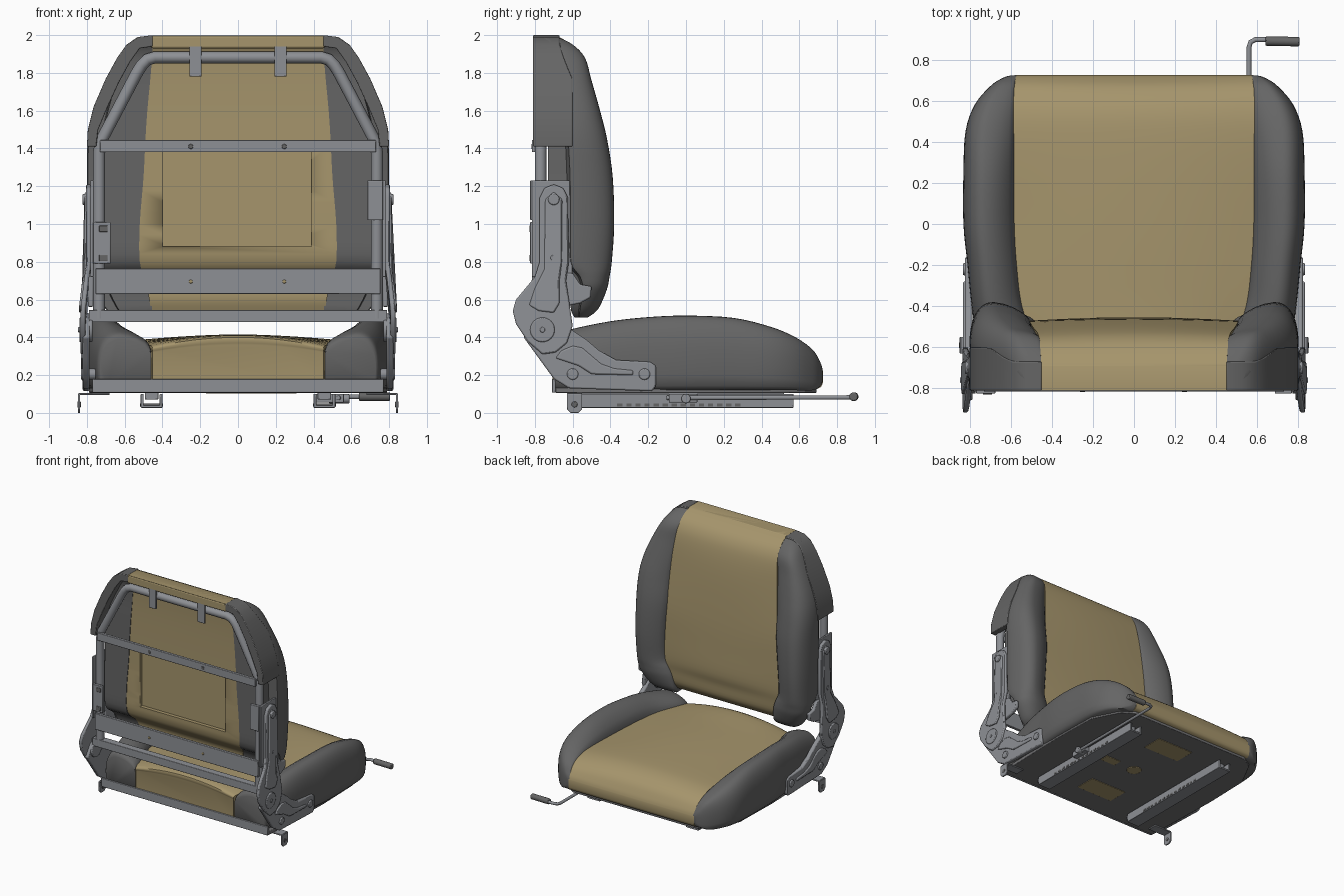
import bpy, bmesh, math
from mathutils import Vector

if "Cube" in bpy.data.objects:
    bpy.data.objects.remove(bpy.data.objects["Cube"])


def material(name, rgb):
    m = bpy.data.materials.new(name)
    m.diffuse_color = (*rgb, 1)
    m.use_nodes = True
    m.node_tree.nodes["Principled BSDF"].inputs["Base Color"].default_value = m.diffuse_color
    return m


TAN = material("tan_vinyl", (0.38, 0.30, 0.15))
DARK = material("dark_vinyl", (0.13, 0.13, 0.13))
PAN = material("pan_steel", (0.17, 0.17, 0.175))
STEEL = material("steel", (0.27, 0.28, 0.30))


def build(name, verts, faces, mat, angle=35, bevel=0):
    me = bpy.data.meshes.new(name)
    me.from_pydata([tuple(v) for v in verts], [], faces)
    bm = bmesh.new()
    bm.from_mesh(me)
    bmesh.ops.recalc_face_normals(bm, faces=bm.faces)
    bm.to_mesh(me)
    bm.free()
    ob = bpy.data.objects.new(name, me)
    bpy.context.collection.objects.link(ob)
    me.materials.append(mat)
    if bevel:
        b = ob.modifiers.new("bevel", 'BEVEL')
        b.width, b.segments = bevel, 2
    bpy.ops.object.select_all(action='DESELECT')
    ob.select_set(True)
    bpy.context.view_layer.objects.active = ob
    bpy.ops.object.shade_smooth_by_angle(angle=math.radians(angle))
    return ob


def loft(name, rings, mat, angle=35, bevel=0):
    n = len(rings[0])
    faces = [(r * n + i, r * n + (i + 1) % n, (r + 1) * n + (i + 1) % n, (r + 1) * n + i)
             for r in range(len(rings) - 1) for i in range(n)]
    faces += [tuple(range(n)), tuple(range((len(rings) - 1) * n, len(rings) * n))]
    return build(name, [p for r in rings for p in r], faces, mat, angle, bevel)


def box(name, x, y, z, mat=STEEL, bevel=0.004):
    return loft(name, [[(x[0], y[0], k), (x[1], y[0], k), (x[1], y[1], k), (x[0], y[1], k)] for k in z], mat, 35, bevel)


def plate(name, outline, x0, x1, side, mat=STEEL, bend=lambda z: 0, bevel=0.008):
    return loft(name, [[(side * (x + bend(z)), y, z) for y, z in outline] for x in (x0, x1)], mat, 35, bevel)


def rod(name, a, b, r, mat=STEEL, sides=20):
    a, b = Vector(a), Vector(b)
    q = (b - a).to_track_quat('Z', 'Y')
    ring = [q @ Vector((r * math.cos(t), r * math.sin(t), 0)) for t in
            (2 * math.pi * i / sides for i in range(sides))]
    return loft(name, [[e + p for p in ring] for e in (a, b)], mat, 35, min(r * 0.25, 0.006))


def tube(name, pts, r, mat=STEEL):
    cu = bpy.data.curves.new(name, 'CURVE')
    cu.dimensions, cu.bevel_depth, cu.bevel_resolution, cu.use_fill_caps = '3D', r, 3, True
    sp = cu.splines.new('POLY')
    sp.points.add(len(pts) - 1)
    for p, c in zip(sp.points, pts):
        p.co = (*c, 1)
    cu.materials.append(mat)
    ob = bpy.data.objects.new(name, cu)
    bpy.context.collection.objects.link(ob)
    bpy.ops.object.select_all(action='DESELECT')
    ob.select_set(True)
    bpy.context.view_layer.objects.active = ob
    bpy.ops.object.convert(target='MESH')
    bpy.ops.object.shade_smooth_by_angle(angle=math.radians(40))


def refine(st, n=4):
    """Catmull-Rom interpolation of loft stations."""
    out = []
    for i in range(len(st) - 1):
        p = [st[max(i - 1, 0)], st[i], st[i + 1], st[min(i + 2, len(st) - 1)]]
        for k in range(n):
            t = k / n
            out.append([0.5 * (2 * b + (c - a) * t + (2 * a - 5 * b + 4 * c - d) * t * t
                               + (3 * b - a - 3 * c + d) * t ** 3) for a, b, c, d in zip(*p)])
    return out + [list(st[-1])]


def bolster_ring(u0, u1, b, f, dip, step=False):
    """Cross-section with a rounded outer edge; step notches the rear outer corner."""
    w, h = u1 - u0, f - b
    corner = [(.27, 0), (.25, .29), (.02, .34)] if step else [(.15, 0), (.05, .06), (.01, .2)]
    pts = [(u0, b)] + [(u1 - p * w, b + q * h) for p, q in corner]
    for i in range(11):
        t = math.pi / 2 * i / 10
        pts.append((u0 + w * (0.58 + 0.42 * math.cos(t) ** 0.85), b + h * (0.4 + 0.6 * math.sin(t) ** 0.85)))
    return pts + [(u0 + 0.42 * w, f - 0.1 * dip), (u0 + 0.28 * w, f - 0.27 * dip),
                  (u0 + 0.12 * w, f - 0.6 * dip), (u0 + 0.04 * w, f - 0.9 * dip), (u0, f - 1.3 * dip)]


def centre_ring(w, b, f, crown):
    return [(-w, b), (w, b)] + [(w * (1 - i / 6), f + crown * (1 - (1 - i / 6) ** 2)) for i in range(13)]


# Seat cushion: stations along y
seat_side = [(-.70, .46, .73, .13, .39, .06), (-.68, .46, .745, .12, .42, .07), (-.6, .47, .76, .12, .445, .08),
             (-.4, .54, .79, .12, .485, .11), (-.2, .57, .81, .12, .507, .11), (0, .58, .83, .12, .515, .12),
             (.25, .58, .83, .12, .503, .11), (.45, .58, .82, .12, .455, .07), (.58, .58, .775, .12, .40, .04),
             (.67, .58, .70, .12, .335, .02), (.71, .575, .64, .14, .27, .01), (.723, .57, .6, .17, .23, 0)]
seat_mid = [(-.70, .46, .13, .32, .04), (-.68, .46, .12, .355, .055), (-.4, .55, .12, .365, .045),
            (0, .59, .12, .37, .045), (.4, .59, .12, .38, .03), (.56, .59, .12, .365, .025),
            (.66, .59, .12, .32, .015), (.71, .585, .135, .26, 0), (.725, .58, .16, .22, 0)]
loft("seat_centre", [[(u, s[0], v) for u, v in centre_ring(*s[1:])] for s in refine(seat_mid)], TAN, 50)

# Backrest: stations along z
back_side = [(.505, .455, .64, -.59, -.52, .01), (.55, .455, .70, -.61, -.465, .03), (.65, .465, .765, -.61, -.42, .06),
             (.72, .49, .785, -.64, -.405, .07), (.8, .52, .795, -.72, -.393, .08), (1.0, .52, .80, -.73, -.38, .08),
             (1.25, .50, .80, -.73, -.388, .08), (1.45, .49, .795, -.73, -.418, .08), (1.6, .48, .765, -.73, -.455, .06),
             (1.76, .465, .70, -.73, -.5, .04), (1.88, .455, .635, -.74, -.535, .02), (1.95, .45, .585, -.77, -.6, .01),
             (1.99, .44, .53, -.81, -.68, 0)]
back_mid = [(.54, .46, -.6, -.54, 0), (.6, .47, -.62, -.5, .01), (.7, .49, -.63, -.485, .01), (.8, .53, -.715, -.475, .02),
            (1.0, .53, -.725, -.472, .015), (1.25, .51, -.725, -.475, .01), (1.6, .49, -.725, -.505, .015),
            (1.8, .47, -.73, -.53, .01), (1.9, .46, -.74, -.565, .005), (1.96, .455, -.77, -.62, 0),
            (1.998, .45, -.81, -.69, 0)]
centre = loft("backrest_centre", [[(u, v, s[0]) for u, v in centre_ring(*s[1:])] for s in refine(back_mid)], TAN, 50)

# Recessed panel on the rear of the backrest
cutter = box("panel_cutter", (-.4, .39), (-.9, -.695), (.88, 1.38), TAN, 0)
m = centre.modifiers.new("recess", 'BOOLEAN')
m.operation, m.object, m.solver = 'DIFFERENCE', cutter, 'EXACT'
bpy.context.view_layer.objects.active = centre
bpy.ops.object.modifier_apply(modifier=m.name)
bpy.data.objects.remove(cutter)
box("backrest_top_hood", (-.46, .46), (-.81, -.68), (1.93, 1.998), TAN, .01)

hood = [(.80, 1.41), (.795, 1.5), (.765, 1.62), (.70, 1.77), (.64, 1.88), (.59, 1.95), (.53, 1.99), (.45, 2.0),
        (.45, 1.94), (.52, 1.93), (.57, 1.86), (.63, 1.75), (.69, 1.62), (.74, 1.5), (.75, 1.41)]
hood_front = lambda z: -.60 - .07 * min(max((z - 1.8) / .12, 0), 1)
upper_arm = [(-.775, 1.14), (-.75, 1.19), (-.70, 1.21), (-.65, 1.19), (-.625, 1.14), (-.62, .8), (-.635, .7),
             (-.62, .6), (-.60, .46), (-.63, .37), (-.69, .32), (-.76, .31), (-.84, .38), (-.90, .47),
             (-.917, .54), (-.90, .6), (-.85, .66), (-.80, .72), (-.775, .8)]
arm_rib = [(-.745, 1.13), (-.70, 1.17), (-.655, 1.13), (-.655, .8), (-.67, .7), (-.67, .58), (-.7, .53),
           (-.78, .54), (-.83, .57), (-.8, .66), (-.75, .76)]
lower_arm = [(-.86, .40), (-.78, .29), (-.70, .18), (-.62, .13), (-.18, .115), (-.16, .14), (-.16, .25),
             (-.19, .27), (-.37, .28), (-.46, .33), (-.53, .39), (-.62, .45), (-.7, .53), (-.8, .5)]
lower_rib = [(-.69, .29), (-.66, .33), (-.60, .355), (-.55, .345), (-.45, .26), (-.38, .235), (-.28, .225),
             (-.28, .2), (-.5, .205), (-.57, .25)]
bend = lambda z: -.03 * min(max((z - .55) / .25, 0), 1)

for s, tag in ((1, "right"), (-1, "left")):
    loft("seat_bolster_" + tag, [[(s * u, q[0], v) for u, v in bolster_ring(*q[1:])] for q in refine(seat_side)], DARK, 50)
    loft("backrest_bolster_" + tag, [[(s * u, v, q[0]) for u, v in bolster_ring(*q[1:], step=True)]
                                     for q in refine(back_side)], DARK, 50)
    loft("backrest_hood_" + tag, [[(s * x, y or hood_front(z), z) for x, z in hood] for y in (-.81, 0)], DARK, 35, .005)
    # Recliner arms and hinge
    plate("upper_arm_" + tag, upper_arm, .808, .834, s, bend=bend)
    plate("upper_arm_rib_" + tag, arm_rib, .825, .843, s, bend=bend)
    plate("lower_arm_" + tag, lower_arm, .785, .822, s)
    plate("lower_arm_rib_" + tag, lower_rib, .815, .832, s)
    rod("hinge_boss_" + tag, (s * .77, -.76, .44), (s * .84, -.76, .44), .065, sides=32)
    rod("hinge_pin_" + tag, (s * .77, -.76, .44), (s * .846, -.76, .44), .014)
    for i, (y, z, r, x) in enumerate([(-.6, .205, .03, .832), (-.22, .205, .03, .832), (-.70, 1.13, .03, .823), (-.70, .82, .017, .823)]):
        rod(f"arm_bolt_{tag}_{i}", (s * .75, y, z), (s * x, y, z), r)
    # Side plates of the back frame
    box("frame_side_plate_" + tag, (s * .765, s * .782), (-.815, -.60), (.72, 1.23))
    plate("cushion_bracket_" + tag, [(-.66, .56), (-.56, .58), (-.505, .61), (-.50, .67), (-.56, .68), (-.6, .74), (-.66, .74)], .765, .795, s)
    box("hood_tab_" + tag, (s * .225 - .033, s * .225 + .033), (-.81, -.795), (1.78, 1.985))
    # Floor rails
    x = s * .457
    box("rail_upper_" + tag, (x - .035, x + .035), (-.60, .52), (.07, .11))
    for k in (-1, 1):
        box(f"rail_lower_{tag}_{k}", (x + k * .042, x + k * .058), (-.56, .57), (.03, .1))
    box("rail_base_" + tag, (x - .058, x + .058), (-.56, .57), (.027, .042))
    for i in range(14):
        y = -.35 + i * .048
        box(f"rail_notch_{tag}_{i}", (x - .061, x + .061), (y - .014, y + .014), (.035, .05), DARK, 0)
    # Rear mounting feet
    box("foot_top_" + tag, (s * .68, s * .845), (-.63, -.55), (.094, .106))
    plate("foot_tab_" + tag, [(-.63, .1), (-.63, .02), (-.61, 0), (-.57, 0), (-.55, .02), (-.55, .1)], .836, .848, s, bevel=.002)
    rod("foot_hole_" + tag, (s * .832, -.59, .045), (s * .851, -.59, .045), .016, DARK)

# Rear tube frame and cross members
half = [(.735, .5), (.735, 1.38), (.725, 1.44), (.535, 1.80), (.51, 1.84), (.48, 1.87), (.44, 1.882)]
tube("back_frame_tube", [(x, -.77, z) for x, z in half] + [(-x, -.77, z) for x, z in reversed(half)], .032)
box("crossbar_upper", (-.73, .73), (-.815, -.79), (1.38, 1.445))
box("crossbar_wide", (-.755, .755), (-.815, -.79), (.63, .765))
box("crossbar_lower", (-.79, .79), (-.80, -.74), (.48, .545))
for x in (-.25, .245):
    rod("crossbar_hole_upper", (x, -.80, 1.41), (x, -.818, 1.41), .013, DARK)
    rod("crossbar_hole_wide", (x, -.80, .695), (x, -.818, .695), .01, TAN)
box("bracket_flange_right", (.685, .768), (-.825, -.80), (1.02, 1.23))
box("slotted_flange_left", (-.768, -.675), (-.825, -.80), (.79, 1.01))
for z in (.82, .975):
    box("flange_slot", (-.735, -.69), (-.829, -.82), (z - .017, z + .017), DARK, .003)

# Seat pan with openings underneath
pan = [(-.77, -.69), (.77, -.69), (.79, 0), (.78, .4), (.66, .63), (.56, .69), (-.56, .69), (-.66, .63), (-.78, .4), (-.79, 0)]
loft("seat_pan", [[(x, y, z) for x, y in pan] for z in (.106, .135)], PAN, 35, .004)
box("seat_pan_rear_edge", (-.77, .77), (-.71, -.69), (.108, .18))
for x, y, w, d in [(0, -.4, .17, .09), (0, .42, .17, .09), (.24, .0, .07, .04)]:
    box("pan_window", (x - w, x + w), (y - d, y + d), (.102, .12), TAN, .002)
rod("pan_hole", (0, 0, .102), (0, 0, .12), .06, TAN)

# Slide lever with grip and latch
tube("lever_rod", [(.53, -.1, .08), (.56, .02, .08), (.56, .86, .082), (.567, .885, .084), (.59, .897, .085), (.67, .897, .085)], .012)
rod("lever_grip", (.64, .89, .086), (.805, .887, .086), .023, DARK)
box("latch_block", (.40, .56), (-.09, .06), (.055, .1))
rod("latch_pin", (.48, 0, .075), (.59, 0, .075), .025)
